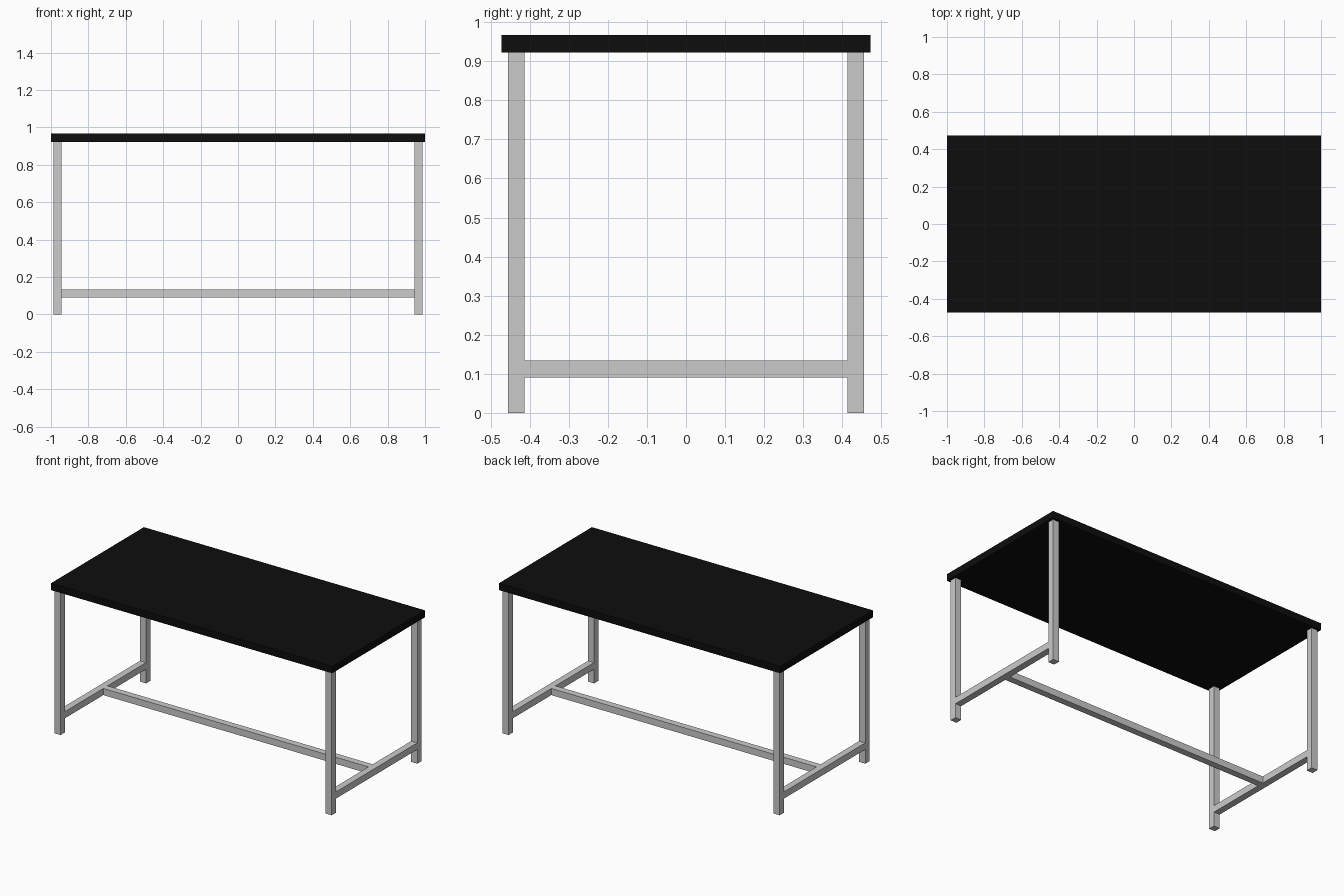
import bpy
import bmesh

if "Cube" in bpy.data.objects:
    bpy.data.objects.remove(bpy.data.objects["Cube"])


def box(name, x, y, z):
    """Box from (min, max) ranges on each axis."""
    bm = bmesh.new()
    bmesh.ops.create_cube(bm, size=1)
    for v in bm.verts:
        for i, (lo, hi) in enumerate((x, y, z)):
            v.co[i] = lo if v.co[i] < 0 else hi
    mesh = bpy.data.meshes.new(name)
    bm.to_mesh(mesh)
    bm.free()
    ob = bpy.data.objects.new(name, mesh)
    bpy.context.collection.objects.link(ob)
    return ob


BAR = 0.043                # square tube width
LEG_X, LEG_Y = 0.986, 0.456  # outer faces of the legs
TOP_Z = 0.923              # underside of the table top
RAIL_Z = (0.091, 0.134)    # height of the low rails
inner_x, inner_y = LEG_X - BAR, LEG_Y - BAR

# Table top
black = bpy.data.materials.new("black_top")
black.diffuse_color = (0.004, 0.004, 0.004, 1)
black.use_nodes = True
black.node_tree.nodes["Principled BSDF"].inputs["Base Color"].default_value = black.diffuse_color
top = box("table_top", (-1, 1), (-0.472, 0.472), (TOP_Z, 0.967))
top.data.materials.append(black)

for sx, side in ((-1, "left"), (1, "right")):
    xs = sorted((sx * inner_x, sx * LEG_X))
    # Legs
    for sy, end in ((-1, "front"), (1, "back")):
        ys = sorted((sy * inner_y, sy * LEG_Y))
        box(f"{end}_{side}_leg", xs, ys, (0, TOP_Z))
    # Side rail between the front and back legs
    box(f"{side}_side_rail", xs, (-inner_y, inner_y), RAIL_Z)

# Long stretcher joining the side rails
box("centre_stretcher", (-inner_x, inner_x), (-BAR / 2, BAR / 2), RAIL_Z)
